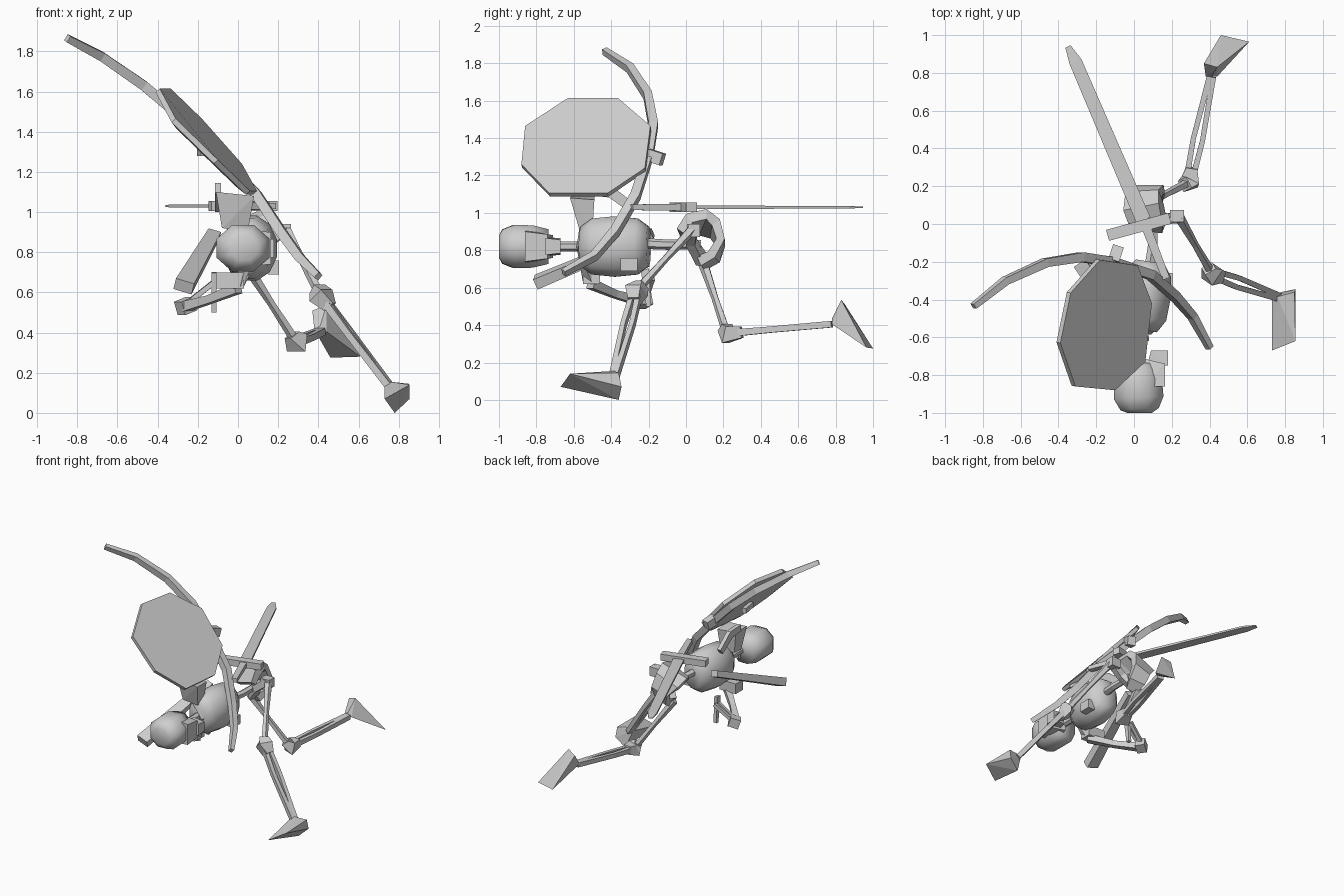
import bpy, bmesh, math
from mathutils import Vector

grey = bpy.data.materials.new("bone grey")
grey.diffuse_color = (0.62, 0.62, 0.62, 1)


def finish(name, bm, smooth=False):
    bmesh.ops.recalc_face_normals(bm, faces=bm.faces)
    me = bpy.data.meshes.new(name)
    bm.to_mesh(me)
    bm.free()
    me.materials.append(grey)
    for p in me.polygons:
        p.use_smooth = smooth
    ob = bpy.data.objects.new(name, me)
    bpy.context.collection.objects.link(ob)
    return ob


def sweep(name, pts, widths, heights=None, sides=4, up=(0, 0, 1), smooth=False):
    """Tube through pts; widths lie across 'up', heights lie along it."""
    heights = heights or widths
    pts = [Vector(p) for p in pts]
    bm = bmesh.new()
    rings = []
    for i, p in enumerate(pts):
        d = (pts[min(i + 1, len(pts) - 1)] - pts[max(i - 1, 0)]).normalized()
        s = d.cross(Vector(up)).normalized()
        t = s.cross(d)
        k = math.sqrt(2) if sides == 4 else 1
        ring = []
        for j in range(sides):
            a = 2 * math.pi * (j + 0.5) / sides
            ring.append(bm.verts.new(p + k / 2 * (s * widths[i] * math.cos(a) + t * heights[i] * math.sin(a))))
        rings.append(ring)
    for a, b in zip(rings, rings[1:]):
        for j in range(sides):
            bm.faces.new((a[j], a[(j + 1) % sides], b[(j + 1) % sides], b[j]))
    bm.faces.new(rings[0])
    bm.faces.new(rings[-1])
    return finish(name, bm, smooth)


def hull(name, pts):
    bm = bmesh.new()
    for p in pts:
        bm.verts.new(p)
    bmesh.ops.convex_hull(bm, input=bm.verts)
    return finish(name, bm)


# Shield: slanted octagonal plate with a bevelled back
rim = [Vector(p) for p in [(-.31, -.86, 1.465), (-.39, -.63, 1.615), (-.335, -.365, 1.615), (-.18, -.19, 1.465),
                           (.02, -.22, 1.24), (.095, -.42, 1.105), (.06, -.73, 1.105), (-.10, -.88, 1.26)]]
mid = sum(rim, Vector()) / 8
n = (rim[0] - rim[4]).cross(rim[2] - rim[6]).normalized()
if n.z < 0:
    n = -n
bm = bmesh.new()
loops = [[bm.verts.new(mid + (p - mid) * s - n * d) for p in rim] for s, d in ((1, 0), (1, .028), (.8, .042))]
for a, b in zip(loops, loops[1:]):
    for j in range(8):
        bm.faces.new((a[j], a[(j + 1) % 8], b[(j + 1) % 8], b[j]))
bm.faces.new(loops[0])
bm.faces.new(loops[2])
finish("shield", bm)

# Bow: flat curved limb with a grip block
bow = [(-.85, -.435, 1.865), (-.68, -.30, 1.775), (-.47, -.205, 1.63), (-.28, -.175, 1.47), (-.12, -.20, 1.31),
       (.09, -.27, 1.09), (.215, -.38, .90), (.31, -.49, .77), (.40, -.655, .68)]
sweep("bow", bow, [.03, .04, .045, .05, .05, .05, .045, .04, .03],
      [.035, .045, .05, .05, .05, .05, .05, .045, .035], up=(.6, 0, .75))
sweep("bow_grip", [(-.11, -.20, 1.31), (-.085, -.125, 1.285)], [.06, .06], [.065, .065])

# Sword: blade, guard, handle
sweep("sword_blade", [(.05, .02, 1.03), (-.31, .86, 1.03), (-.35, .94, 1.03)], [.08, .068, .03], [.018, .014, .006])
sweep("sword_guard", [(-.14, -.06, 1.03), (.19, .03, 1.03)], [.06, .06], [.05, .05])
sweep("sword_handle", [(.05, .02, 1.03), (.17, -.29, 1.03)], [.05, .04], [.04, .03])

# Quiver slung under the body
sweep("quiver", [(-.12, -.18, .89), (-.27, -.80, .63)], [.065, .095], [.045, .06], up=(.3, 0, 1))

# Skull: boxy crown towards the front, face turned to the right
sweep("skull", [(.03, -1.0, .82), (.03, -.98, .82), (.025, -.92, .82), (.02, -.82, .82), (.02, -.735, .82)],
      [.14, .22, .285, .275, .19], [.13, .20, .25, .245, .20], sides=8, smooth=True)
hull("cheekbones", [(x, y, z) for x, y, h in ((.04, -.86, .09), (.165, -.86, .08), (.165, -.74, .065), (.04, -.71, .06))
                    for z in (.82 - h, .82 + h)])
hull("jaw", [(x, y, z) for x, y, h in ((.07, -.75, .05), (.18, -.75, .045), (.18, -.67, .035), (.09, -.67, .045))
             for z in (.82 - h, .82 + h)])

# Spine and ribcage
sweep("spine", [(.04, -.75, .82), (.04, -.55, .82), (.07, -.3, .84), (.10, -.1, .83), (.10, .08, .83)],
      [.05, .055, .06, .055, .05], sides=6)
sweep("ribcage", [(.04, -.56, .82), (.05, -.50, .82), (.06, -.38, .82), (.075, -.26, .82), (.085, -.20, .82)],
      [.17, .25, .28, .25, .16], [.22, .31, .335, .31, .22], sides=12, smooth=True)
hull("breast_plate", [(x, y, z) for x in (.15, .205) for y in (-.35, -.26) for z in (.69, .76)])
sweep("collar_bone", [(-.02, -.54, .98), (.09, -.55, .82), (0, -.52, .64)], [.05, .05, .05])

# Pelvis: tilted band curving round the hips, with an open middle
sweep("pelvis", [(.08, -.02, .88), (.07, .02, .93), (.05, .09, .95), (.05, .155, .915), (.09, .185, .84),
                 (.10, .15, .765), (.09, .08, .73)],
      [.05, .06, .06, .055, .045, .05, .06], [.16, .20, .21, .19, .14, .12, .08], up=(.9, 0, .43))
sweep("hip_bone", [(.24, .03, .92), (.14, .03, .84), (.06, .09, .74)], [.05, .05, .06])
hull("hip_joint", [(x, y, z) for x in (.19, .265) for y in (.01, .075) for z in (.87, .94)])

# Shield arm
hull("shield_shoulder", [(-.11, -.60, 1.10), (.08, -.62, 1.08), (-.09, -.49, 1.09), (.07, -.49, 1.07),
                         (-.08, -.57, .92), (.05, -.57, .91), (-.07, -.50, .92), (.05, -.50, .91)])
sweep("shield_forearm", [(-.10, -.52, 1.12), (-.10, -.40, 1.11), (-.10, -.28, 1.02)], [.03, .03, .03], [.05, .06, .05])
sweep("shield_strap", [(-.19, -.45, 1.30), (-.17, -.57, 1.30)], [.03, .03], [.04, .04])

# Lower arm folded under the chest
hull("lower_shoulder", [(x, y, z) for x in (-.11, .03) for y in (-.55, -.46) for z in (.62, .70)])
sweep("lower_upper_arm", [(0, -.51, .62), (-.14, -.38, .565), (-.26, -.25, .53)], [.05, .04, .05])
sweep("lower_elbow", [(-.29, -.25, .52), (-.23, -.21, .545)], [.07, .07], [.07, .07])
for s in (-1, 1):
    sweep("lower_forearm", [(-.26, -.23 + s * .012, .54), (-.12, -.20 + s * .02, .65)], [.025, .025])
sweep("lower_hand", [(-.12, -.22, .70), (-.12, -.20, .50)], [.025, .025], [.045, .025], up=(0, 1, 0))


# Legs: thigh, knee block, twin shin bones and a wedge foot
def leg(side, hip, knee, ankle, foot):
    hip, knee, ankle = Vector(hip), Vector(knee), Vector(ankle)
    sweep(side + "_thigh", [hip, hip.lerp(knee, .5), knee], [.06, .04, .05], sides=5)
    d = (knee - hip).normalized() * .04
    e = (ankle - knee).normalized() * .08
    sweep(side + "_knee", [knee - d, knee + d * .2, knee + e], [.065, .10, .06], [.06, .09, .06])
    off = (ankle - knee).cross(Vector((0, 0, 1))).normalized()
    for s in (-1, 1):
        m = knee.lerp(ankle, .4) + off * s * .025
        sweep(side + "_shin", [knee + off * s * .015, m, ankle + off * s * .01], [.032, .027, .03], [.04, .033, .035])
    hull(side + "_foot", [ankle + Vector(v) for v in ((.03, 0, 0), (-.03, 0, .01), (0, 0, .03))] + foot)


leg("left", (.235, .04, .92), (.41, -.26, .59), (.76, -.385, .125),
    [(.73, -.67, .07), (.855, -.62, .14), (.78, -.36, .0), (.855, -.345, .07), (.85, -.36, .145)])
leg("right", (.04, .09, .74), (.29, .22, .355), (.41, .78, .405),
    [(.46, 1.0, .275), (.61, .965, .28), (.37, .85, .51), (.44, .83, .535)])
